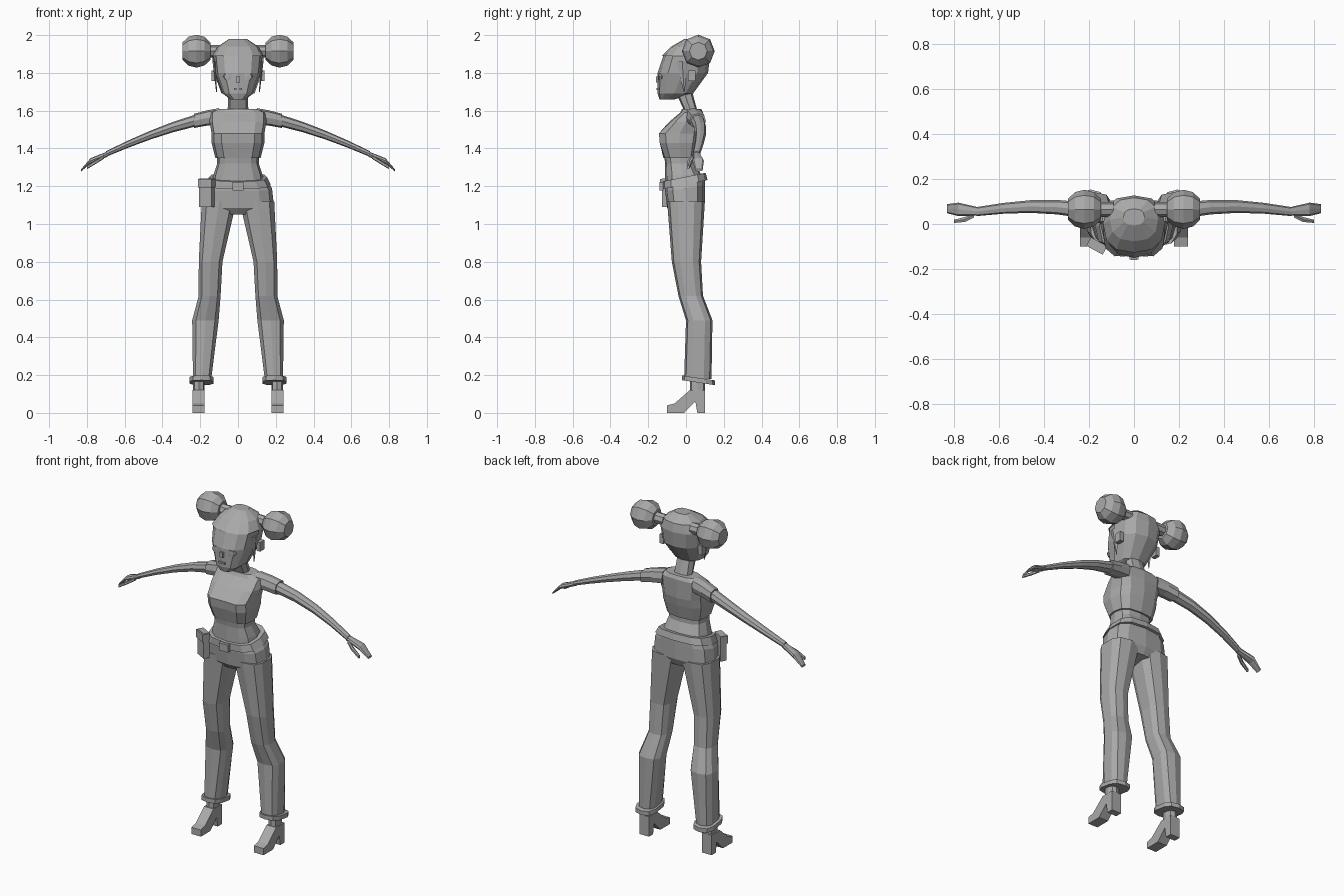
import bpy, bmesh
from math import sin, cos, pi, copysign
from mathutils import Matrix, Vector

old_cube = bpy.data.objects.get("Cube")
if old_cube:
    bpy.data.objects.remove(old_cube, do_unlink=True)

shade = (0.4, 0.4, 0.4, 1)
grey = bpy.data.materials.new("plain_grey")
grey.use_nodes = True
grey.diffuse_color = shade
grey.node_tree.nodes["Principled BSDF"].inputs["Base Color"].default_value = shade


def finish(name, bm, side=1):
    """Flip to the wanted side, fix the normals and link the object."""
    for vert in bm.verts:
        vert.co.x *= side
    bmesh.ops.recalc_face_normals(bm, faces=bm.faces)
    mesh = bpy.data.meshes.new(name)
    bm.to_mesh(mesh)
    bm.free()
    mesh.materials.append(grey)
    part = bpy.data.objects.new(name, mesh)
    bpy.context.collection.objects.link(part)


def signed_power(value, exponent):
    return copysign(abs(value) ** exponent, value)


def loft(name, rings, count=12, along_x=False, boxy=0.7, slope=0, notch=0, side=1, keep=None):
    """Skin rounded-box rings (position, centre u, centre v, radius u, radius v)."""
    bm = bmesh.new()
    loops = []
    for position, centre_u, centre_v, radius_u, radius_v in rings:
        loop = []
        for step in range(count):
            angle = 2 * pi * step / count - pi / 2
            u = centre_u + radius_u * signed_power(cos(angle), boxy)
            v = centre_v + radius_v * signed_power(sin(angle), boxy)
            if step == 0 and v < -0.14:
                v += notch
            point = (position, u, v) if along_x else (u, v, position + slope * v)
            loop.append(bm.verts.new(point))
        loops.append(loop)
    for lower, upper in zip(loops, loops[1:]):
        for step in range(count):
            after = (step + 1) % count
            bm.faces.new((lower[step], lower[after], upper[after], upper[step]))
    bm.faces.new(loops[0])
    bm.faces.new(loops[-1])
    if keep:
        unwanted = [face for face in bm.faces if not keep(face.calc_center_median())]
        bmesh.ops.delete(bm, geom=unwanted, context="FACES")
    finish(name, bm, side)


def span(position, inner, outer, front, back):
    """Ring from its extents instead of centre and radius."""
    return (position, (inner + outer) / 2, (front + back) / 2,
            (outer - inner) / 2, (back - front) / 2)


def body(rows, grow=0):
    """Rings centred on x from rows (height, half width, front, back)."""
    return [span(height, -width - grow, width + grow, front - grow, back + grow)
            for height, width, front, back in rows]


def block(name, centre, size, turn=0, side=1):
    bm = bmesh.new()
    placement = (Matrix.Translation(centre) @ Matrix.Rotation(turn, 4, "Z")
                 @ Matrix.Diagonal((*size, 1)))
    bmesh.ops.create_cube(bm, size=1, matrix=placement)
    finish(name, bm, side)


def extrude_sideways(name, outline, start, width, side):
    bm = bmesh.new()
    face = bm.faces.new([bm.verts.new((start, y, z)) for y, z in outline])
    extruded = bmesh.ops.extrude_face_region(bm, geom=[face])["geom"]
    moved = [item for item in extruded if isinstance(item, bmesh.types.BMVert)]
    bmesh.ops.translate(bm, verts=moved, vec=Vector((width, 0, 0)))
    finish(name, bm, side)


def arm_ring(t, grow=1):
    """Ring of the drooping, tapering arm: t is 0 at the shoulder, 1 at the wrist."""
    return (0.1 + 0.6 * t, 0.04 + 0.03 * sin(pi * t) + 0.015 * t, 1.57 - 0.2 * t ** 1.4,
            grow * (0.04 - 0.02 * t), grow * (0.036 - 0.021 * t))


def bun_ring(angle, radius=0.087):
    around = radius * cos(angle)
    return (0.22 + radius * sin(angle), 0.065, 1.915, around, around)


# Head, open hair cap and neck
head = [(1.66, .04, -.14, -.06), (1.69, .08, -.15, .03), (1.8, .12, -.15, .11),
        (1.89, .13, -.12, .12), (1.94, .1, -.07, .11), (1.98, .04, 0, .06)]
loft("head", body(head), boxy=.8)
loft("hair", body(head[1:], grow=.007), boxy=.8,
     keep=lambda centre: centre.z > 1.89 or centre.y > -.03)
loft("neck", body([(1.6, .055, -.01, .06), (1.71, .05, -.06, .03)]), count=8)

# Face details
block("nose", (0, -.15, 1.765), (.02, .02, .03))
block("mouth", (0, -.152, 1.715), (.04, .01, .01))

# Cropped top with bust, and bare midriff
top = [(1.35, .12, -.12, .06), (1.43, .14, -.15, .08), (1.48, .14, -.155, .09),
       (1.54, .15, -.09, .09), (1.59, .15, -.03, .09), (1.61, .1, -.02, .08)]
loft("crop_top", body(top), notch=.015)
loft("midriff", body([(1.2, .14, -.11, .09), (1.26, .13, -.11, .08),
                      (1.32, .11, -.11, .05), (1.38, .11, -.12, .05)]))

# Trouser hips, belt, buckle and side pouch
loft("hips", body([(1.06, .12, -.07, .08), (1.1, .19, -.1, .1),
                   (1.19, .18, -.11, .1), (1.24, .15, -.11, .1)]), slope=.15)
loft("belt", body([(1.21, .17, -.12, .11), (1.25, .15, -.12, .1)], grow=.004), slope=.2)
block("buckle", (0, -.13, 1.2), (.06, .02, .045))
block("pouch", (-.165, -.093, 1.165), (.075, .035, .15), turn=-.5)
block("pouch_flap", (-.166, -.099, 1.215), (.083, .04, .045), turn=-.5)

leg = [(1.12, .005, .195, -.1, .1), (.8, .08, .21, -.075, .08), (.62, .09, .21, -.04, .09),
       (.49, .1, .245, 0, .14), (.18, .14, .24, -.01, .135)]
shoe = [(-.1, 0), (-.01, 0), (.05, .06), (.06, 0), (.1, 0), (.1, .12), (.02, .12),
        (-.06, .05), (-.1, .04)]

for name, side in (("left", 1), ("right", -1)):
    # Eye, ear, loose lock of hair, bun and its tie
    loft(name + "_eye", [(1.78 + .018 * k, .05, -.13, .03 - .012 * abs(k), .015)
                         for k in (-1, 0, 1)], count=8, side=side)
    block(name + "_ear", (.128, .03, 1.785), (.025, .04, .055), side=side)
    loft(name + "_hair_lock", [(1.7, .114, -.01, .002, .003), (1.86, .125, -.02, .01, .03)],
         count=4, side=side)
    loft(name + "_bun", [bun_ring(k / 2) for k in range(-2, 3)],
         count=8, along_x=True, boxy=.95, side=side)
    loft(name + "_bun_tie", [(x, .065, 1.915, .033, .033) for x in (.09, .16)],
         count=8, along_x=True, boxy=1, side=side)

    # Trouser leg, turned-up cuff, ankle and heeled shoe
    loft(name + "_trouser_leg", [span(*row) for row in leg], count=10, side=side)
    loft(name + "_cuff", [(z, .193, .066, .065, .087) for z in (.17, .195)],
         count=10, slope=-.15, side=side)
    loft(name + "_ankle", [(z, .207, .06, .03, .04) for z in (.1, .2)], count=8, side=side)
    extrude_sideways(name + "_shoe", shoe, .177, .063, side)

    # Sleeve, arm, hand and thumb
    loft(name + "_sleeve", [arm_ring(k / 9, grow=1.2) for k in range(3)],
         count=8, along_x=True, side=side)
    loft(name + "_arm", [arm_ring(k / 5) for k in range(6)],
         count=8, along_x=True, boxy=.85, side=side)
    loft(name + "_hand", [(.69, .056, 1.37, .018, .014), (.78, .065, 1.335, .03, .014),
                          (.83, .068, 1.285, .02, .006)], count=8, along_x=True, side=side)
    loft(name + "_thumb", [(.71, .04, 1.355, .012, .01), (.75, .02, 1.33, .012, .01),
                           (.8, .012, 1.3, .008, .01)], count=6, along_x=True, side=side)
